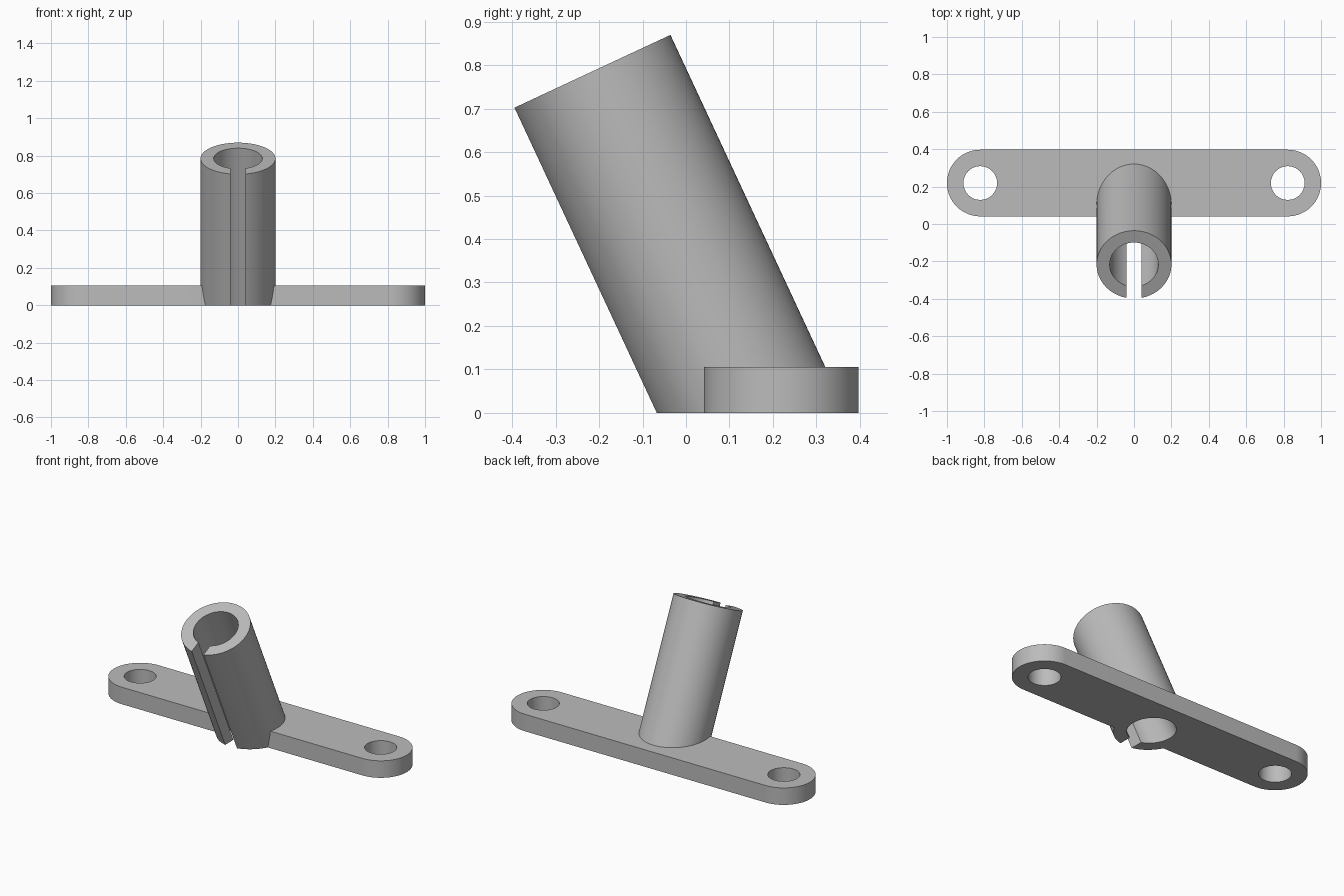
import bpy
import math
from mathutils import Matrix, Vector

cube = bpy.data.objects.get("Cube")
if cube:
    bpy.data.objects.remove(cube, do_unlink=True)

TILT = math.radians(25)
FOOT = Vector((0, 0.149, 0))          # where the tube axis meets the ground
TUBE_LEN = 0.866                      # from the foot to the rim, along the axis
PLATE_Y, PLATE_H, PLATE_R, HOLE_X = 0.219, 0.105, 0.178, 0.822
tube_frame = Matrix.Translation(FOOT) @ Matrix.Rotation(TILT, 4, 'X')

grey = bpy.data.materials.new("plain grey")
grey.use_nodes = True
colour = (0.5, 0.5, 0.5, 1)
grey.diffuse_color = colour
grey.node_tree.nodes["Principled BSDF"].inputs["Base Color"].default_value = colour


def finish(name, frame):
    obj = bpy.context.object
    obj.name = name
    obj.matrix_world = frame @ obj.matrix_world
    obj.data.materials.append(grey)
    return obj


def cylinder(name, radius, z0, z1, x=0, y=0, frame=Matrix()):
    bpy.ops.mesh.primitive_cylinder_add(vertices=96, radius=radius, depth=z1 - z0,
                                        location=(x, y, (z0 + z1) / 2))
    bpy.context.view_layer.update()
    return finish(name, frame)


def box(name, low, high, frame=Matrix()):
    low, high = Vector(low), Vector(high)
    bpy.ops.mesh.primitive_cube_add(size=1, location=(low + high) / 2)
    bpy.context.object.scale = high - low
    bpy.context.view_layer.update()
    return finish(name, frame)


def combine(target, other, operation):
    """Apply a boolean and throw the helper away."""
    mod = target.modifiers.new(operation.lower(), 'BOOLEAN')
    mod.operation, mod.solver, mod.object = operation, 'EXACT', other
    other.hide_render = True
    bpy.context.view_layer.objects.active = target
    bpy.ops.object.modifier_apply(modifier=mod.name)
    bpy.data.objects.remove(other, do_unlink=True)


# Slanted tube, trimmed flat at the ground
bracket = cylinder("tube_bracket", 0.2, -0.3, TUBE_LEN, frame=tube_frame)
combine(bracket, box("ground_trim", (-1, -1, -1), (1, 1, 0)), 'DIFFERENCE')

# Mounting plate with rounded ends
plate = box("mounting_plate", (-HOLE_X, PLATE_Y - PLATE_R, 0),
            (HOLE_X, PLATE_Y + PLATE_R, PLATE_H))
for side in (-1, 1):
    end = cylinder("plate_end", PLATE_R, 0, PLATE_H, side * HOLE_X, PLATE_Y)
    combine(plate, end, 'UNION')
    hole = cylinder("screw_hole", 0.09, -0.1, 0.2, side * HOLE_X, PLATE_Y)
    combine(plate, hole, 'DIFFERENCE')
combine(bracket, plate, 'UNION')

# Bore and front slot through tube and plate
combine(bracket, cylinder("bore", 0.13, -0.5, 1.2, frame=tube_frame), 'DIFFERENCE')
combine(bracket, box("slot", (-0.04, -0.4, -0.5), (0.04, 0, 1.2), tube_frame), 'DIFFERENCE')

bpy.ops.object.select_all(action='DESELECT')
bracket.select_set(True)
bpy.context.view_layer.objects.active = bracket
bpy.ops.object.shade_smooth_by_angle(angle=math.radians(30))
